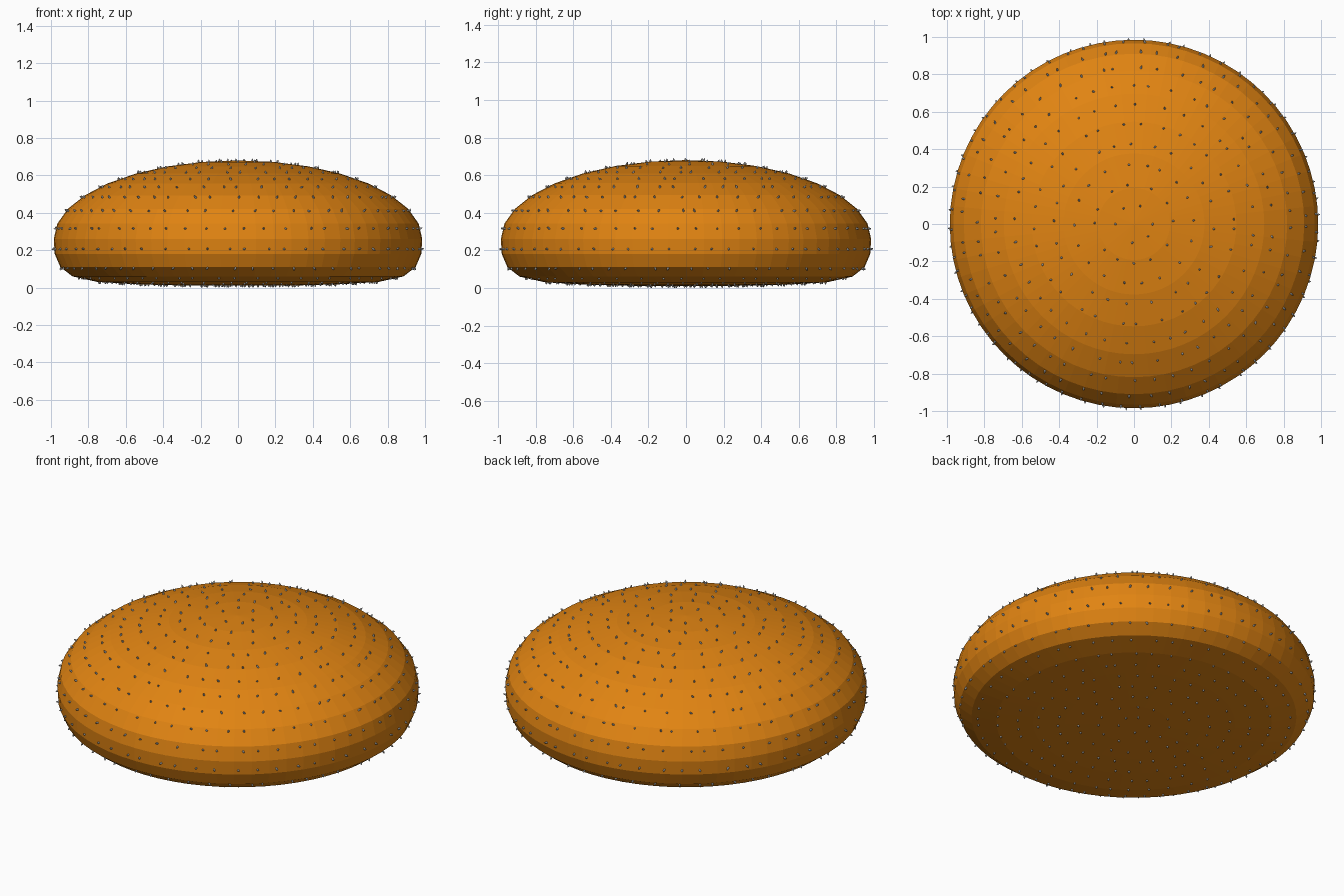
import bpy, bmesh, math, random
from mathutils import Vector, Matrix

if "Cube" in bpy.data.objects:
    bpy.data.objects.remove(bpy.data.objects["Cube"])

random.seed(4)
SEGS = 64

# bun cross-section (radius, height): rounded dome over a nearly flat base
profile = [(0.985 * math.sin(k * math.pi / 16), 0.26 + 0.42 * math.cos(k * math.pi / 16))
           for k in range(9)]
profile += [(0.98, 0.18), (0.95, 0.11), (0.885, 0.06), (0.75, 0.03),
            (0.55, 0.018), (0.38, 0.013), (0.19, 0.01), (0, 0.01)]


def finish(bm, name):
    mesh = bpy.data.meshes.new(name)
    bm.to_mesh(mesh)
    bm.free()
    obj = bpy.data.objects.new(name, mesh)
    bpy.context.collection.objects.link(obj)
    return obj


# bun body, spun from the profile
bm = bmesh.new()
verts = [bm.verts.new((r, 0, z)) for r, z in profile]
edges = [bm.edges.new(pair) for pair in zip(verts, verts[1:])]
bmesh.ops.spin(bm, geom=verts + edges, cent=(0, 0, 0), axis=(0, 0, 1),
               angle=math.tau, steps=SEGS)
bmesh.ops.remove_doubles(bm, verts=bm.verts, dist=0.0005)
bmesh.ops.recalc_face_normals(bm, faces=bm.faces)
bun = finish(bm, "bun")
crust = bpy.data.materials.new("crust")
crust.diffuse_color = (0.75, 0.23, 0.006, 1)
crust.use_nodes = True
crust.node_tree.nodes["Principled BSDF"].inputs["Base Color"].default_value = crust.diffuse_color
bun.data.materials.append(crust)

# seeds in jittered rows along the profile, pointing roughly outward
SPACING = 0.11
bm = bmesh.new()
carry = 0.1
for (r0, z0), (r1, z1) in zip(profile, profile[1:]):
    length = math.hypot(r1 - r0, z1 - z0)
    normal = Vector((z0 - z1, 0, r1 - r0)).normalized()
    while carry < length:
        t = carry / length
        r, z = r0 + (r1 - r0) * t, z0 + (z1 - z0) * t
        count = max(3, round(math.tau * r / SPACING))
        phase = random.random()
        for i in range(count):
            turn = Matrix.Rotation(math.tau * (i + phase + random.uniform(-0.3, 0.3)) / count, 4, 'Z')
            under = normal.z < -0.9
            lean = 0.15 if under else 0.45
            tilt = Vector([random.uniform(-lean, lean) for _ in range(3)])
            aim = (normal + tilt).to_track_quat('Z', 'Y').to_matrix().to_4x4()
            half = 0.011 if under else 0.016
            place = turn @ Matrix.Translation((r, 0, z)) @ aim @ Matrix.Diagonal((0.006, 0.006, half, 1))
            bmesh.ops.create_icosphere(bm, subdivisions=1, radius=1, matrix=place)
        carry += SPACING
    carry -= length
finish(bm, "seeds")
